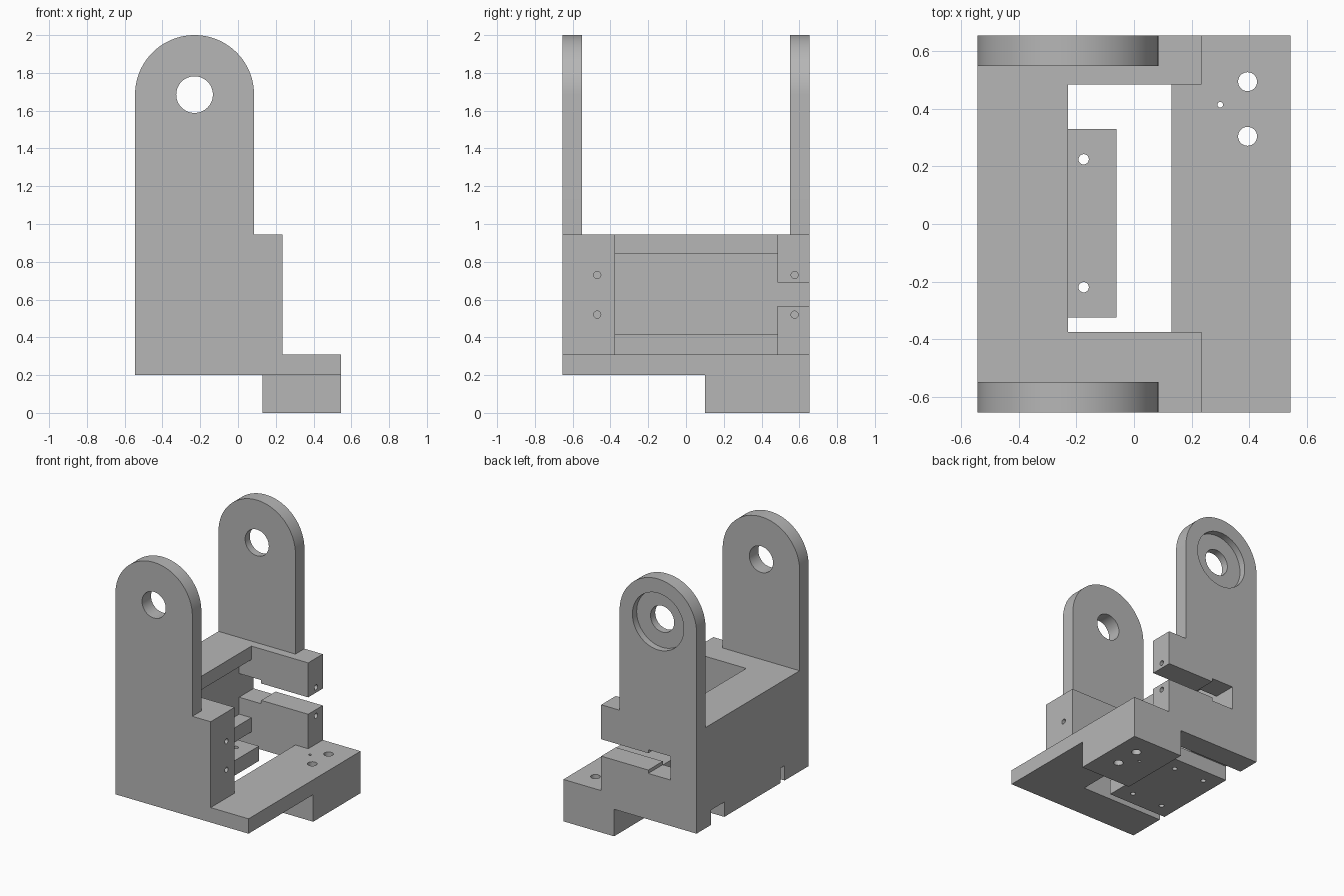
import bpy, bmesh, math
from mathutils import Matrix, Vector

old = bpy.data.objects.get("Cube")
if old:
    bpy.data.objects.remove(old, do_unlink=True)

grey = bpy.data.materials.new("plain grey")
grey.use_nodes = True
colour = (0.47, 0.47, 0.47, 1)
grey.diffuse_color = colour
grey.node_tree.nodes["Principled BSDF"].inputs["Base Color"].default_value = colour

AXLE_X, AXLE_Z, ARM_R = -0.23, 1.685, 0.315
DEPTH = 0.655


def add_object(name, bm):
    bmesh.ops.recalc_face_normals(bm, faces=bm.faces)
    mesh = bpy.data.meshes.new(name)
    bm.to_mesh(mesh)
    bm.free()
    mesh.materials.append(grey)
    obj = bpy.data.objects.new(name, mesh)
    bpy.context.collection.objects.link(obj)
    return obj


def box(name, x, y, z):
    bm = bmesh.new()
    bmesh.ops.create_cube(bm, size=1)
    for v in bm.verts:
        v.co = Vector([(r[0] + r[1]) / 2 + c * (r[1] - r[0]) for c, r in zip(v.co, (x, y, z))])
    return add_object(name, bm)


def rod(name, axis, centre, radius, length, sides=32):
    bm = bmesh.new()
    turn = {"x": Matrix.Rotation(math.pi / 2, 4, "Y"),
            "y": Matrix.Rotation(math.pi / 2, 4, "X"),
            "z": Matrix.Identity(4)}[axis]
    bmesh.ops.create_cone(bm, cap_ends=True, segments=sides, radius1=radius, radius2=radius,
                          depth=length, matrix=Matrix.Translation(centre) @ turn)
    return add_object(name, bm)


# Bracket: side outline with rounded arm top, extruded front to back
outline = [(-0.545, 0.2), (0.13, 0.2), (0.13, 0), (0.545, 0), (0.545, 0.31),
           (0.235, 0.31), (0.235, 0.945), (0.085, 0.945)]
steps = 56
for i in range(steps + 1):
    a = math.pi * i / steps
    outline.append((AXLE_X + ARM_R * math.cos(a), AXLE_Z + ARM_R * math.sin(a)))
bm = bmesh.new()
face = bm.faces.new([bm.verts.new((x, -DEPTH, z)) for x, z in outline])
ext = bmesh.ops.extrude_face_region(bm, geom=[face])
bmesh.ops.translate(bm, vec=(0, 2 * DEPTH, 0),
                    verts=[g for g in ext["geom"] if isinstance(g, bmesh.types.BMVert)])
bracket = add_object("bracket", bm)

# Large cuts: gap between arms, space beside foot, central pocket, rear recess
pocket_y = (-0.375, 0.485)
cutters = [
    box("arm_gap", (-1, 1), (-0.55, 0.55), (0.945, 3)),
    box("foot_clearance", (-1, 1), (-1, 0.1), (-1, 0.2)),
    box("pocket", (-0.23, 1), pocket_y, (0.31, 1.2)),
    box("floor_opening", (-0.06, 0.13), pocket_y, (-0.5, 0.6)),
    box("recess", (-0.33, 0.1), pocket_y, (0.415, 0.845)),
    # Grooves on both sides of the floor tongue
    box("narrow_groove", (-1, 0), (pocket_y[0], -0.325), (-0.5, 0.31)),
    box("wide_groove", (-1, 0), (0.33, pocket_y[1]), (-0.5, 0.31)),
    # Stepped clamp slot through the back wall
    box("clamp_slot", (-0.33, 1), (0.4, 1), (0.565, 0.69)),
    box("clamp_slot_inner", (-0.33, -0.15), (0.4, 1), (0.54, 0.715)),
    # Axle bore and bearing seat
    rod("axle_bore", "y", (AXLE_X, 0, AXLE_Z), 0.097, 3, 48),
    rod("bearing_seat", "y", (AXLE_X, DEPTH, AXLE_Z), 0.21, 0.1, 64),
]

# Screw holes in the wall ends
for y in (-0.47, 0.575):
    for z in (0.52, 0.73):
        cutters.append(rod("wall_screw_hole", "x", (0.235, y, z), 0.019, 0.3, 20))

# Screw holes in the floor tongue
for x in (-0.43, -0.175):
    for y in (-0.22, 0.225):
        cutters.append(rod("tongue_hole", "z", (x, y, 0.2), 0.018, 0.3, 20))

# Holes through the foot
for x, y, r in ((0.395, 0.495, 0.033), (0.395, 0.305, 0.033), (0.3, 0.415, 0.01)):
    cutters.append(rod("foot_hole", "z", (x, y, 0.2), r, 1, 28))

bpy.context.view_layer.objects.active = bracket
for cutter in cutters:
    cutter.hide_render = True
    mod = bracket.modifiers.new(cutter.name, "BOOLEAN")
    mod.operation = "DIFFERENCE"
    mod.solver = "EXACT"
    mod.object = cutter
    bpy.ops.object.modifier_apply(modifier=mod.name)
    bpy.data.objects.remove(cutter, do_unlink=True)

bpy.ops.object.select_all(action="DESELECT")
bracket.select_set(True)
bpy.ops.object.shade_smooth_by_angle(angle=math.radians(30))
